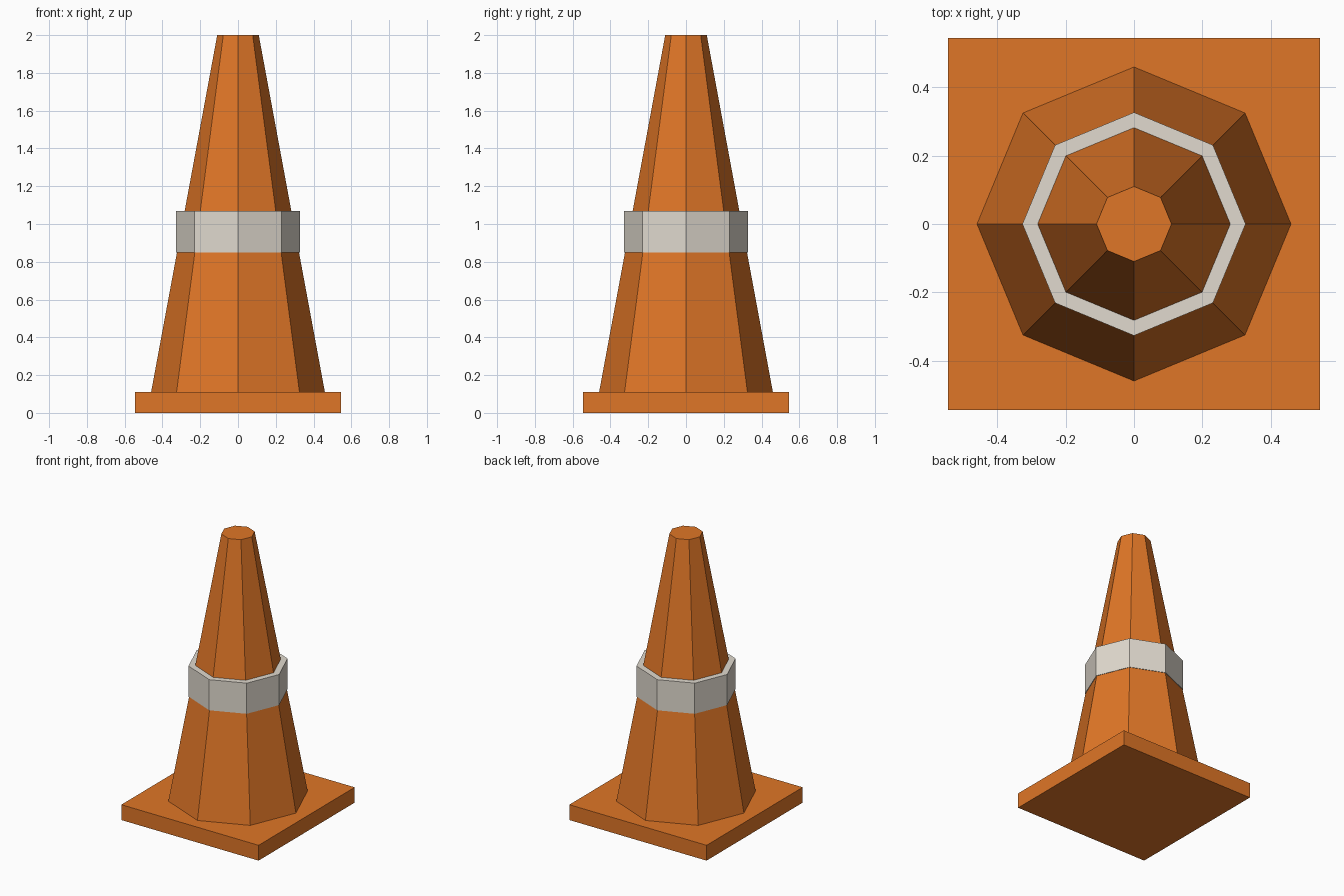
import bpy

default_cube = bpy.data.objects.get("Cube")
if default_cube:
    bpy.data.objects.remove(default_cube, do_unlink=True)

SIDES = 8
BASE_WIDTH, BASE_TOP = 1.09, 0.11
HEIGHT = 2.0


def make_material(name, colour):
    mat = bpy.data.materials.new(name)
    mat.use_nodes = True
    mat.diffuse_color = colour
    mat.node_tree.nodes["Principled BSDF"].inputs["Base Color"].default_value = colour
    return mat


def finish(name, mat):
    obj = bpy.context.object
    obj.name = obj.data.name = name
    obj.data.materials.append(mat)
    return obj


def frustum(name, mat, bottom_radius, top_radius, bottom, top):
    """Upright eight-sided solid with corners on the axes."""
    bpy.ops.mesh.primitive_cone_add(
        vertices=SIDES, radius1=bottom_radius, radius2=top_radius,
        depth=top - bottom, location=(0, 0, (bottom + top) / 2))
    return finish(name, mat)


orange = make_material("orange", (0.74, 0.18, 0.02, 1))
off_white = make_material("off white", (0.75, 0.70, 0.62, 1))

# Square foot
bpy.ops.mesh.primitive_cube_add(size=1, location=(0, 0, BASE_TOP / 2))
foot = bpy.context.object
foot.scale = (BASE_WIDTH, BASE_WIDTH, BASE_TOP)
bpy.ops.object.transform_apply(location=False, rotation=False, scale=True)
finish("base_plate", orange)

# Tapered body
frustum("cone_body", orange, 0.46, 0.11, BASE_TOP, HEIGHT)

# Straight-sided reflective collar
frustum("reflective_band", off_white, 0.327, 0.327, 0.85, 1.07)
